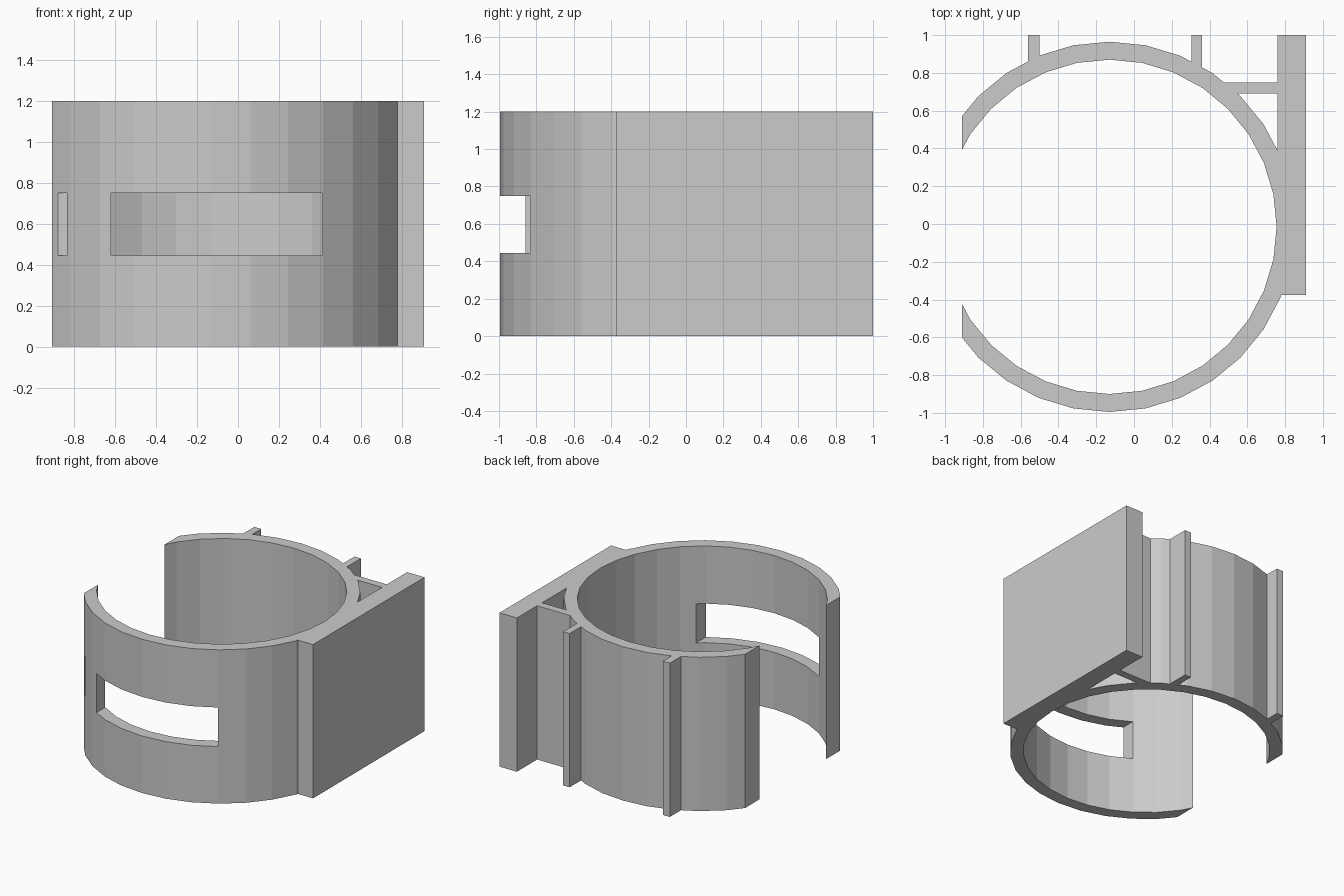
import bpy, bmesh
from math import cos, sin, tau

if "Cube" in bpy.data.objects:
    bpy.data.objects.remove(bpy.data.objects["Cube"])

HEIGHT = 1.2
CX, CY = -0.13, -0.015
R_OUT, R_IN, SIDES = 0.98, 0.885, 32


def make_object(name, bm):
    bmesh.ops.recalc_face_normals(bm, faces=bm.faces)
    mesh = bpy.data.meshes.new(name)
    bm.to_mesh(mesh)
    bm.free()
    ob = bpy.data.objects.new(name, mesh)
    bpy.context.collection.objects.link(ob)
    return ob


def box(name, x0, x1, y0, y1, z0=0.0, z1=HEIGHT):
    bm = bmesh.new()
    bmesh.ops.create_cube(bm, size=1)
    for v in bm.verts:
        v.co.x = x1 if v.co.x > 0 else x0
        v.co.y = y1 if v.co.y > 0 else y0
        v.co.z = z1 if v.co.z > 0 else z0
    return make_object(name, bm)


def boolean(target, tool, operation):
    mod = target.modifiers.new(tool.name, 'BOOLEAN')
    mod.operation = operation
    mod.solver = 'EXACT'
    mod.object = tool
    bpy.context.view_layer.objects.active = target
    bpy.ops.object.modifier_apply(modifier=mod.name)
    bpy.data.objects.remove(tool)


# Faceted tube
bm = bmesh.new()
columns = []
for i in range(SIDES):
    a = tau * i / SIDES
    columns.append([bm.verts.new((CX + r * cos(a), CY + r * sin(a), z))
                    for r, z in ((R_OUT, 0), (R_OUT, HEIGHT), (R_IN, HEIGHT), (R_IN, 0))])
for i in range(SIDES):
    a, b = columns[i], columns[(i + 1) % SIDES]
    for k in range(4):
        n = (k + 1) % 4
        bm.faces.new((a[k], b[k], b[n], a[n]))
clamp = make_object("ring_clamp", bm)

# Mounting plate, bracing web and two rear ribs
for part in (
    box("mounting_plate", 0.76, 0.91, -0.375, 1.0),
    box("bracing_web", 0.45, 0.80, 0.69, 0.75),
    box("left_rib", -0.56, -0.50, 0.83, 1.0),
    box("right_rib", 0.305, 0.36, 0.80, 1.0),
):
    boolean(clamp, part, 'UNION')

# Open left side, front window and shallow pocket
for cutter in (
    box("opening_cutter", -1.3, -0.91, -1.2, 1.2, -0.1, HEIGHT + 0.1),
    box("window_cutter", -0.62, 0.41, -1.2, -0.5, 0.445, 0.75),
    box("pocket_cutter", -1.0, -0.835, -1.2, -0.638, 0.445, 0.75),
):
    boolean(clamp, cutter, 'DIFFERENCE')
